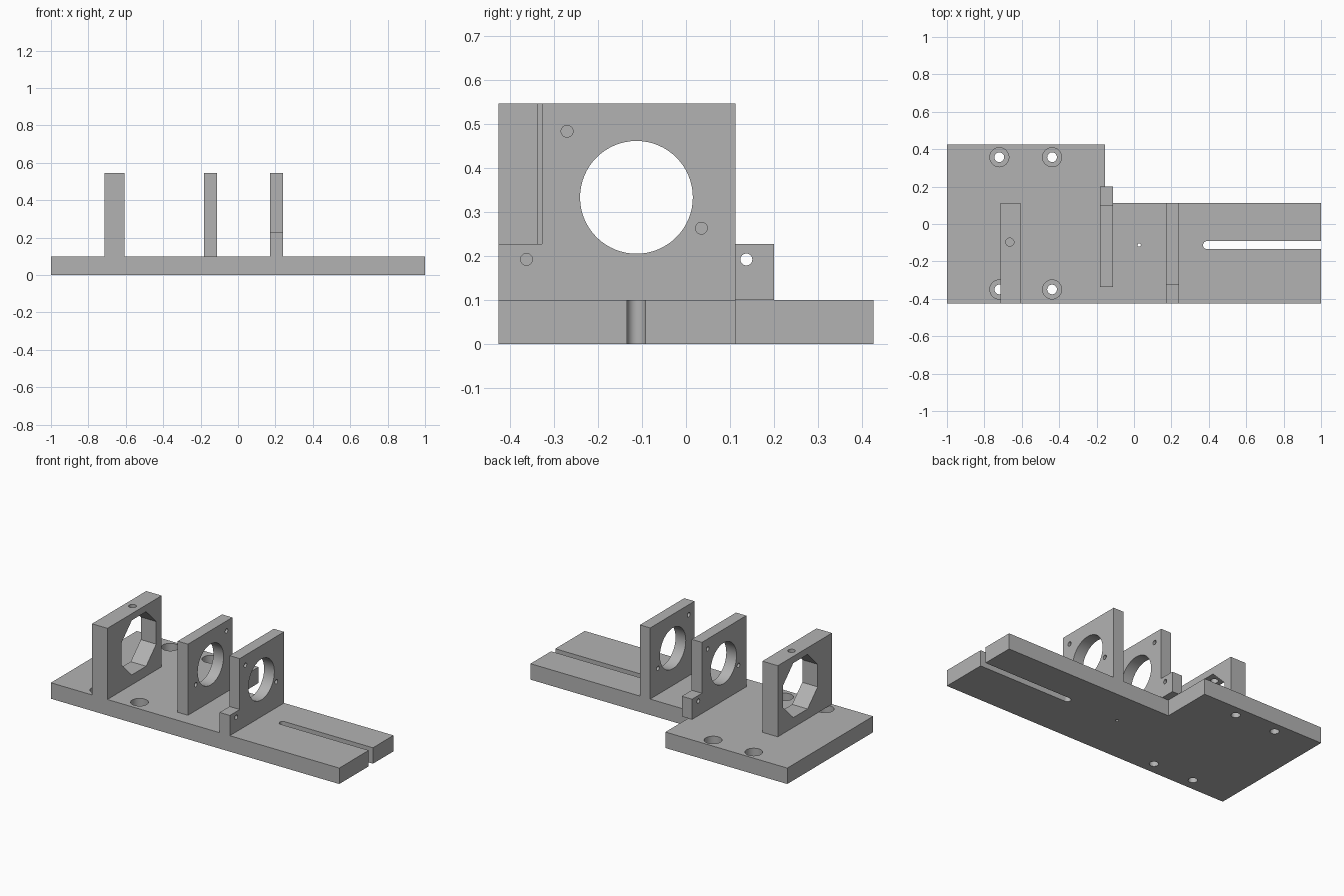
import bpy, bmesh, math
from mathutils import Vector

cube = bpy.data.objects.get("Cube")
if cube:
    bpy.data.objects.remove(cube, do_unlink=True)

grey = bpy.data.materials.new("mid_grey")
grey.use_nodes = True
colour = (0.45, 0.45, 0.45, 1)
grey.diffuse_color = colour
grey.node_tree.nodes["Principled BSDF"].inputs["Base Color"].default_value = colour


def prism(name, outline, axis, start, end):
    """Extrude a 2D outline: (x, y) along z, or (y, z) along x."""
    bm = bmesh.new()
    place = (lambda a, b: (a, b, start)) if axis == "z" else (lambda a, b: (start, a, b))
    face = bm.faces.new([bm.verts.new(place(a, b)) for a, b in outline])
    ext = bmesh.ops.extrude_face_region(bm, geom=[face])
    shift = Vector((0, 0, end - start) if axis == "z" else (end - start, 0, 0))
    bmesh.ops.translate(bm, vec=shift, verts=[v for v in ext["geom"] if isinstance(v, bmesh.types.BMVert)])
    bmesh.ops.recalc_face_normals(bm, faces=bm.faces)
    mesh = bpy.data.meshes.new(name)
    bm.to_mesh(mesh)
    bm.free()
    mesh.materials.append(grey)
    obj = bpy.data.objects.new(name, mesh)
    bpy.context.collection.objects.link(obj)
    return obj


def ring(a, b, r, sides=32, turn=0.0):
    return [(a + r * math.cos(turn + math.tau * i / sides),
             b + r * math.sin(turn + math.tau * i / sides)) for i in range(sides)]


def cut(obj, outline, axis, start, end):
    cutter = prism("cutter", outline, axis, start, end)
    cutter.hide_render = True
    mod = obj.modifiers.new("cut", "BOOLEAN")
    mod.operation, mod.solver, mod.object = "DIFFERENCE", "EXACT", cutter
    bpy.context.view_layer.objects.active = obj
    bpy.ops.object.modifier_apply(modifier=mod.name)
    bpy.data.objects.remove(cutter, do_unlink=True)


def finish(obj):
    bpy.ops.object.select_all(action="DESELECT")
    obj.select_set(True)
    bpy.context.view_layer.objects.active = obj
    bpy.ops.object.shade_smooth_by_angle(angle=math.radians(30))


FRONT, SIDE, BACK = -0.425, 0.112, 0.425
TOP, HEIGHT, STEP = 0.1, 0.546, 0.227
MID_Y, MID_Z = -0.1125, 0.333

# L-shaped base with counterbored screw holes, pin hole and slot
base = prism("base_plate", [(-1, FRONT), (1, FRONT), (1, SIDE), (-0.155, SIDE),
                            (-0.155, BACK), (-1, BACK)], "z", 0, TOP)
for x in (-0.72, -0.438):
    for y in (-0.35, 0.357):
        cut(base, ring(x, y, 0.026), "z", -0.1, 0.2)
        cut(base, ring(x, y, 0.051), "z", 0.05, 0.2)
cut(base, ring(0.028, MID_Y, 0.009, 16), "z", -0.1, 0.2)
r = 0.021
slot_end = [(0.39 - r * math.sin(math.pi * i / 12), MID_Y + r * math.cos(math.pi * i / 12))
            for i in range(13)]
cut(base, slot_end + [(1.1, MID_Y - r), (1.1, MID_Y + r)], "z", -0.1, 0.2)
finish(base)

# Thick holder with octagonal opening and set-screw hole in its top
holder = prism("octagon_holder", [(FRONT, TOP), (SIDE, TOP), (SIDE, HEIGHT), (FRONT, HEIGHT)],
               "x", -0.715, -0.608)
cut(holder, ring(MID_Y, MID_Z, 0.185, 8, math.pi / 8), "x", -0.8, -0.5)
cut(holder, ring(-0.664, -0.097, 0.022), "z", 0.42, 0.7)
finish(holder)

# Two stepped lens plates, one the mirror image of the other
profile = [(FRONT, TOP), (SIDE, TOP), (SIDE, HEIGHT), (-0.327, HEIGHT), (-0.327, STEP), (FRONT, STEP)]
screws = [(-0.27, 0.483), (0.035, 0.263), (-0.362, 0.192)]
for name, x0, x1, flip in (("rear_lens_plate", -0.182, -0.111, True),
                           ("front_lens_plate", 0.17, 0.241, False)):
    def side(y):
        return 2 * MID_Y - y if flip else y
    plate = prism(name, [(side(y), z) for y, z in profile], "x", x0, x1)
    cut(plate, ring(MID_Y, MID_Z, 0.128, 64), "x", x0 - 0.1, x1 + 0.1)
    for y, z in screws:
        cut(plate, ring(side(y), z, 0.0135, 24), "x", x0 - 0.1, x1 + 0.1)
    finish(plate)
